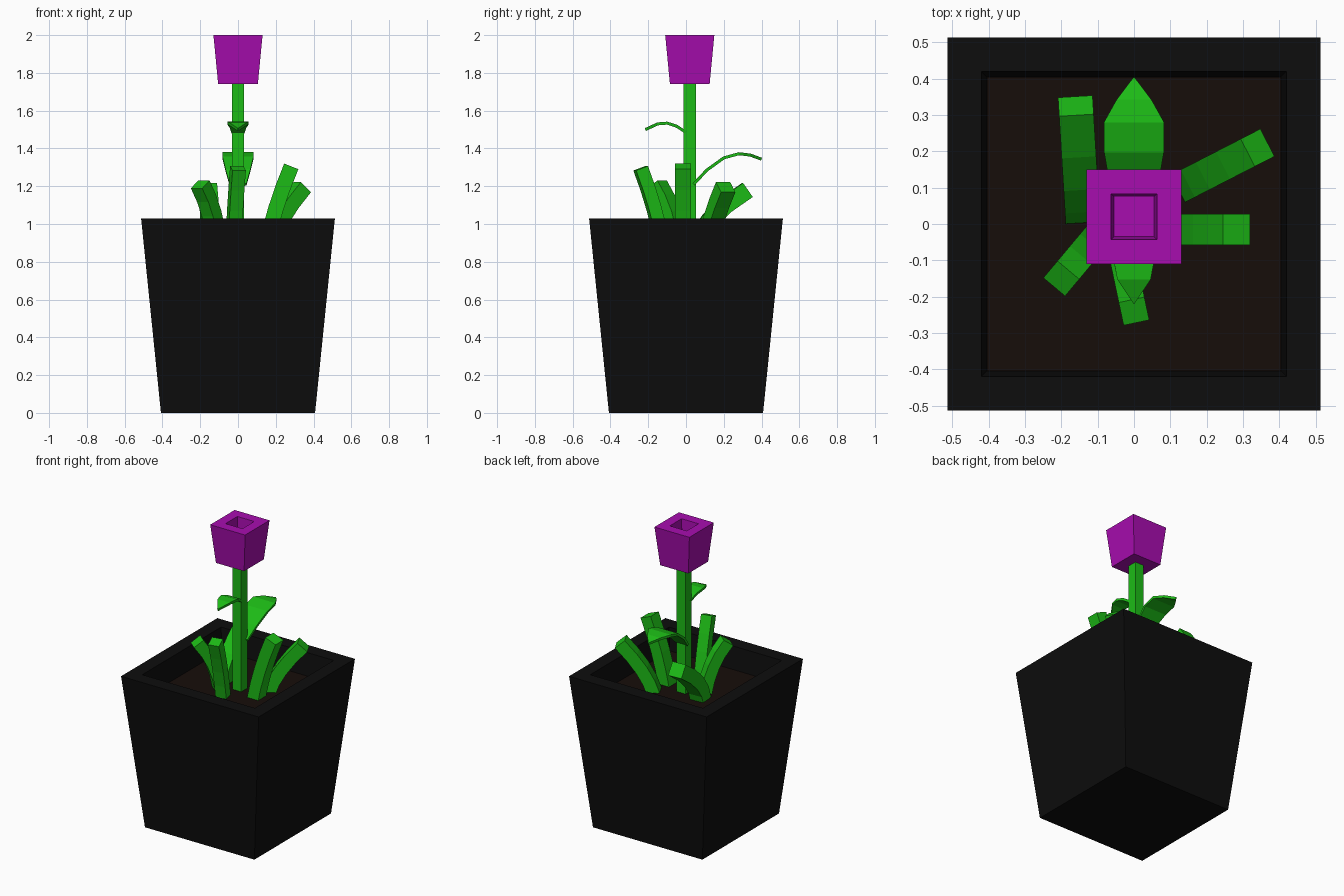
import bpy
from mathutils import Vector

if "Cube" in bpy.data.objects:
    bpy.data.objects.remove(bpy.data.objects["Cube"])


def material(name, rgb):
    m = bpy.data.materials.new(name)
    m.diffuse_color = (*rgb, 1)
    m.use_nodes = True
    m.node_tree.nodes["Principled BSDF"].inputs["Base Color"].default_value = m.diffuse_color
    return m


BLACK = material("black_pot", (0.004, 0.004, 0.004))
BROWN = material("dark_soil", (0.008, 0.004, 0.003))
GREEN = material("leaf_green", (0.012, 0.5, 0.008))
PURPLE = material("petal_purple", (0.39, 0.004, 0.43))


def loft(name, rings, mat, cap_end=True):
    """Join four-point rings into a capped tube."""
    verts = [tuple(p) for r in rings for p in r]
    faces = [(3, 2, 1, 0)]
    for k in range(len(rings) - 1):
        a, b = 4 * k, 4 * k + 4
        faces += [(a + i, a + (i + 1) % 4, b + (i + 1) % 4, b + i) for i in range(4)]
    if cap_end:
        n = 4 * len(rings) - 4
        faces.append((n, n + 1, n + 2, n + 3))
    me = bpy.data.meshes.new(name)
    me.from_pydata(verts, [], faces)
    me.update()
    me.materials.append(mat)
    ob = bpy.data.objects.new(name, me)
    bpy.context.collection.objects.link(ob)
    return ob


def square(h, z, cx=0.0, cy=0.0):
    return [(cx - h, cy - h, z), (cx + h, cy - h, z), (cx + h, cy + h, z), (cx - h, cy + h, z)]


def sweep(name, path, widths, thick):
    """Sweep a rectangle along a path bending in a vertical plane."""
    path = [Vector(p) for p in path]
    d = path[-1] - path[0]
    side = Vector((-d.y, d.x, 0)).normalized()
    rings = []
    for i, p in enumerate(path):
        t = (path[min(i + 1, len(path) - 1)] - path[max(i - 1, 0)]).normalized()
        n = t.cross(side).normalized() * thick / 2
        s = side * widths[i]
        rings.append([p - s - n, p - s + n, p + s + n, p + s - n])
    ob = loft(name, rings, GREEN)
    ob.data.flip_normals()
    return ob


# Pot with a recessed top, and the soil inside it
loft("pot", [square(0.408, 0), square(0.513, 1.03), square(0.42, 1.03), square(0.405, 0.87)], BLACK)
loft("soil", [square(0.404, 0.872), square(0.405, 0.88)], BROWN)

# Stem and hollow blossom
CY = 0.02
loft("stem", [square(0.033, 0.87, 0, CY), square(0.033, 1.75, 0, CY)], GREEN)
loft("blossom", [square(0.105, 1.74, 0, CY), square(0.13, 2.0, 0, CY),
                 square(0.063, 2.0, 0, CY), square(0.055, 1.88, 0, CY)], PURPLE)

# Thick shoots: base xy, tip xyz, bend control (fraction outward, height), width
shoots = [
    ("back_left_shoot", (-0.143, 0.046), (-0.16, 0.325, 1.18), (0.08, 1.02), 0.095),
    ("front_left_shoot", (-0.108, -0.04), (-0.2, -0.15, 1.21), (0.2, 1.07), 0.078),
    ("front_shoot", (-0.025, -0.122), (0.0, -0.24, 1.295), (0.3, 1.08), 0.072),
    ("right_shoot", (0.147, -0.015), (0.282, -0.015, 1.305), (0.3, 1.08), 0.085),
    ("back_right_shoot", (0.155, 0.115), (0.34, 0.21, 1.195), (0.2, 1.02), 0.085),
]
for name, base, tip, (f, zc), w in shoots:
    a, c = Vector((*base, 0.87)), Vector(tip)
    b = a.lerp(c, f)
    b.z = zc
    path = [a * (1 - t) ** 2 + b * 2 * t * (1 - t) + c * t * t for t in (0, 0.25, 0.5, 0.75, 1)]
    sweep(name, path, [w / 2] * 5, w * 0.95)

# Thin pointed leaves on the stem: (y, z, half width)
leaves = {
    "large_leaf": [(0.04, 1.21, 0.045), (0.11, 1.285, 0.066), (0.2, 1.35, 0.082),
                   (0.28, 1.372, 0.083), (0.34, 1.365, 0.048), (0.4, 1.343, 0.002)],
    "small_leaf": [(0.0, 1.485, 0.033), (-0.05, 1.518, 0.045), (-0.1, 1.534, 0.056),
                   (-0.15, 1.53, 0.046), (-0.215, 1.5, 0.002)],
}
for name, pts in leaves.items():
    sweep(name, [(0, y, z) for y, z, _ in pts], [w for _, _, w in pts], 0.016)
